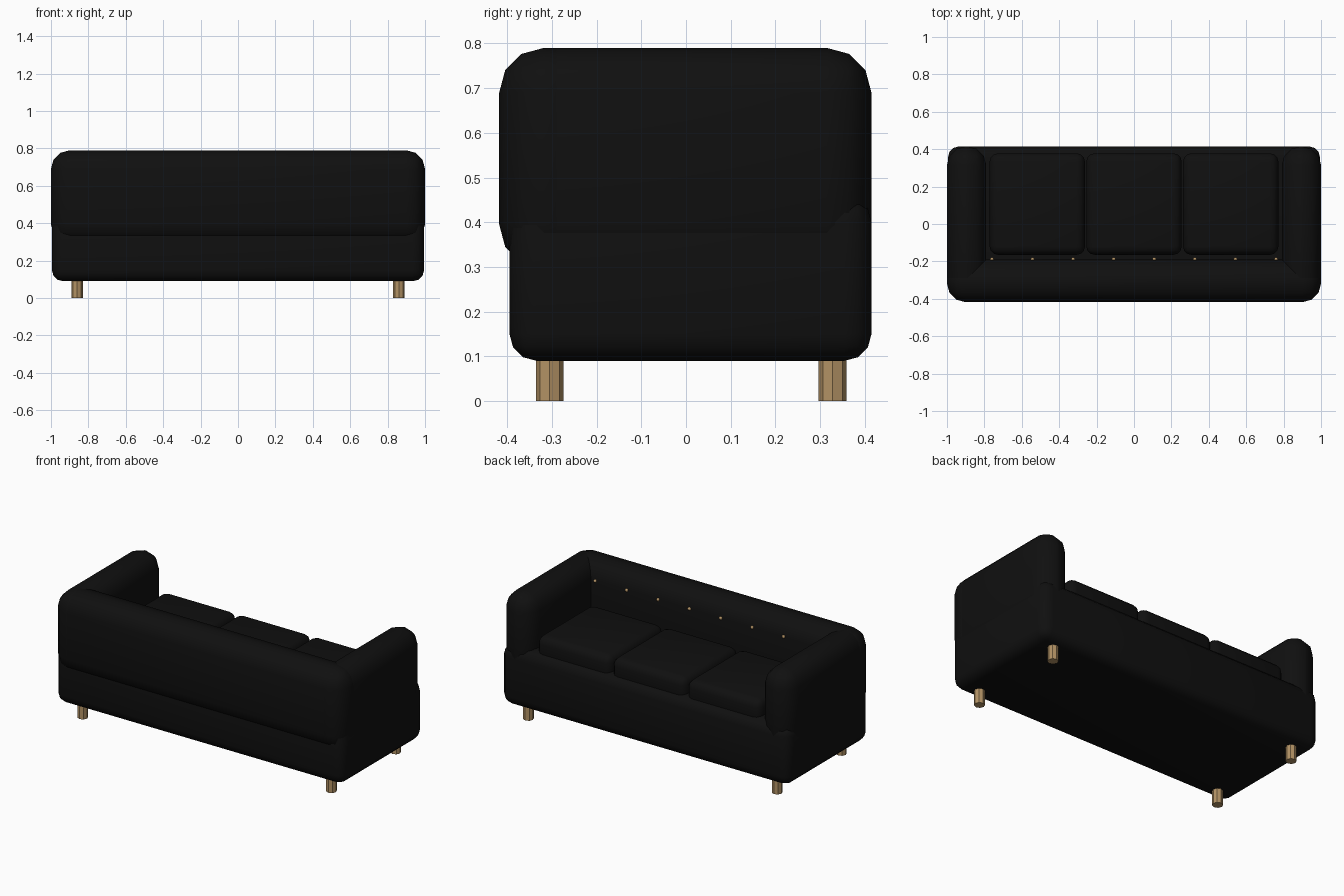
import bpy
from math import radians

cube = bpy.data.objects.get("Cube")
if cube:
    bpy.data.objects.remove(cube, do_unlink=True)


def material(name, rgb):
    m = bpy.data.materials.new(name)
    m.use_nodes = True
    m.diffuse_color = (*rgb, 1)
    m.node_tree.nodes["Principled BSDF"].inputs["Base Color"].default_value = (*rgb, 1)
    return m


black = material("black upholstery", (0.005, 0.005, 0.005))
wood = material("light wood", (0.45, 0.29, 0.13))


def padded_box(name, low, high, radius, segments=3):
    """Box between two corners with rounded, smooth-shaded edges."""
    centre = [(a + b) / 2 for a, b in zip(low, high)]
    bpy.ops.mesh.primitive_cube_add(size=1, location=centre)
    ob = bpy.context.object
    ob.name = name
    ob.scale = [b - a for a, b in zip(low, high)]
    bpy.ops.object.transform_apply(location=False, rotation=False, scale=True)
    bevel = ob.modifiers.new("rounding", "BEVEL")
    bevel.width = radius
    bevel.segments = segments
    bpy.ops.object.modifier_apply(modifier=bevel.name)
    bpy.ops.object.shade_smooth_by_angle(angle=radians(40))
    ob.data.materials.append(black)
    return ob


# Base and backrest
padded_box("base", (-0.995, -0.395, 0.09), (0.995, 0.415, 0.46), 0.06)
padded_box("backrest", (-1, -0.418, 0.295), (1, -0.19, 0.79), 0.1)

# Arms and legs on both sides
for side, s in (("right", -1), ("left", 1)):
    xs = sorted((s * 0.79, s))
    padded_box(side + "_arm", (xs[0], -0.418, 0.295), (xs[1], 0.415, 0.79), 0.1)
    for end, y in (("front", -0.305), ("back", 0.328)):
        bpy.ops.mesh.primitive_cylinder_add(vertices=8, radius=0.031, depth=0.11,
                                            location=(s * 0.86, y, 0.055))
        leg = bpy.context.object
        leg.name = f"{end}_{side}_leg"
        leg.data.materials.append(wood)

# Three seat cushions
for i in range(3):
    x = (i - 1) * 0.517
    padded_box(f"seat_cushion_{i + 1}", (x - 0.255, -0.165, 0.4),
               (x + 0.255, 0.378, 0.56), 0.045)

# Row of buttons along the inside of the backrest
for i in range(8):
    bpy.ops.mesh.primitive_uv_sphere_add(segments=12, ring_count=8, radius=0.01,
                                         location=((i - 3.5) * 0.217, -0.188, 0.69))
    button = bpy.context.object
    button.name = f"backrest_button_{i + 1}"
    bpy.ops.object.shade_smooth()
    button.data.materials.append(wood)
